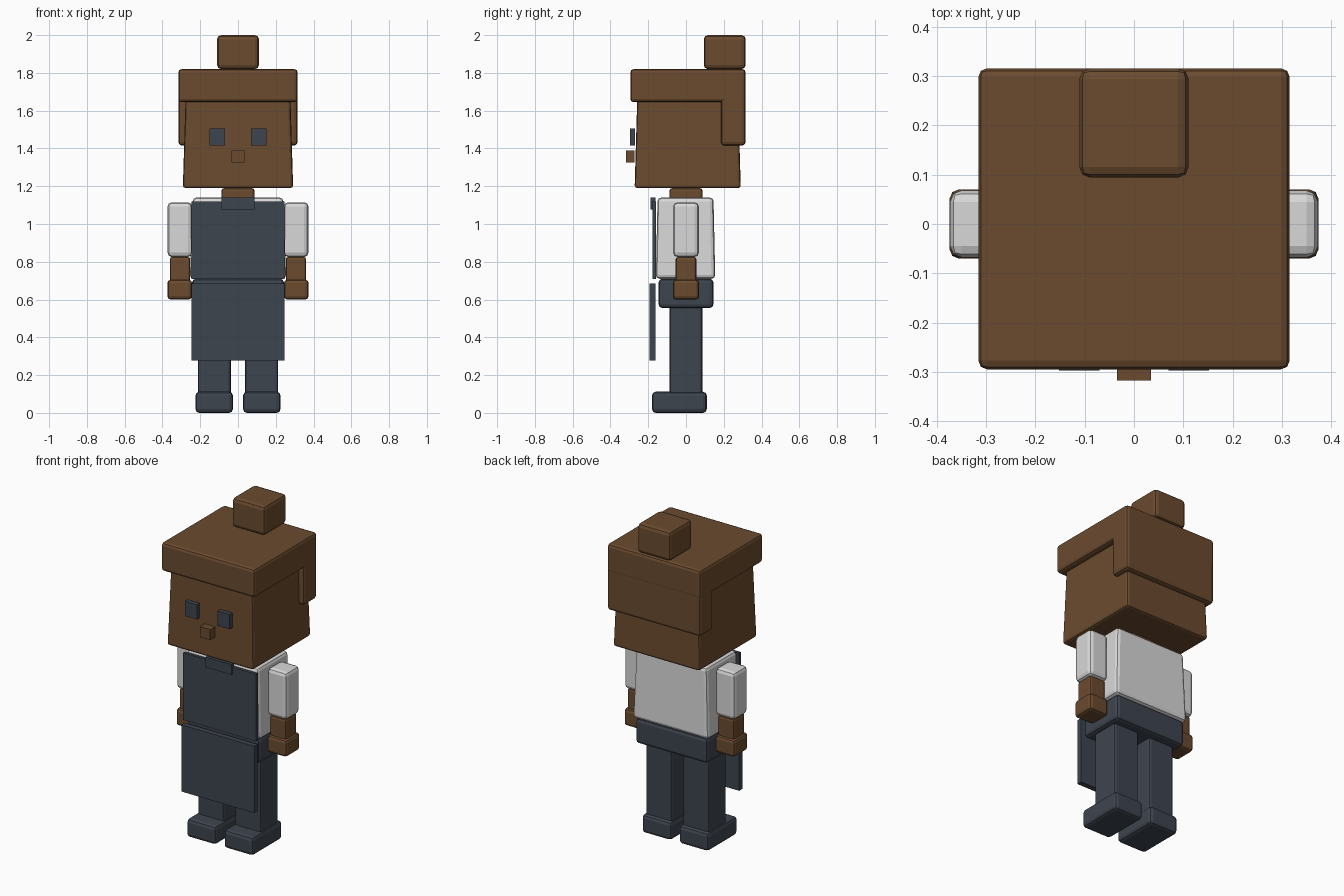
import bpy
import bmesh

cube = bpy.data.objects.get("Cube")
if cube:
    bpy.data.objects.remove(cube, do_unlink=True)


def material(name, rgb):
    mat = bpy.data.materials.new(name)
    mat.use_nodes = True
    mat.diffuse_color = (*rgb, 1)
    mat.node_tree.nodes["Principled BSDF"].inputs["Base Color"].default_value = (*rgb, 1)
    return mat


BROWN = material("warm brown", (0.147, 0.07, 0.028))
SLATE = material("dark slate", (0.048, 0.058, 0.078))
WHITE = material("soft white", (0.69, 0.69, 0.69))


def block(name, mat, x, y, z, bevel=0.02, taper=1.0):
    """Box between the given (low, high) ranges, narrowed at the top by taper."""
    bm = bmesh.new()
    bmesh.ops.create_cube(bm, size=1)
    for v in bm.verts:
        s = taper if v.co.z > 0 else 1
        for i, (low, high) in enumerate((x, y, z)):
            k = s if i < 2 else 1
            v.co[i] = (low + high) / 2 + v.co[i] * (high - low) * k
    if bevel:
        bmesh.ops.bevel(bm, geom=bm.edges[:], offset=bevel, segments=2,
                        profile=0.5, affect='EDGES')
    mesh = bpy.data.meshes.new(name)
    bm.to_mesh(mesh)
    bm.free()
    mesh.materials.append(mat)
    obj = bpy.data.objects.new(name, mesh)
    bpy.context.collection.objects.link(obj)
    return obj


def pair(name, mat, x, y, z, bevel=0.02):
    """The same block on the left (+x) and right (-x) side."""
    block("left_" + name, mat, x, y, z, bevel)
    block("right_" + name, mat, (-x[1], -x[0]), y, z, bevel)


def centred(half):
    return (-half, half)


# Head and hair
block("head", BROWN, centred(0.292), (-0.272, 0.29), (1.19, 1.72), 0.015, 0.945)
block("hair_cap", BROWN, centred(0.316), (-0.295, 0.316), (1.645, 1.82), 0.018)
block("hair_back", BROWN, centred(0.315), (0.185, 0.315), (1.415, 1.80), 0.018)
block("hair_bun", BROWN, centred(0.111), (0.094, 0.316), (1.82, 2.0), 0.022)
pair("eye", SLATE, (0.07, 0.152), (-0.297, -0.27), (1.415, 1.505), 0)
block("nose", BROWN, centred(0.035), (-0.318, -0.272), (1.325, 1.39), 0)

# Body
block("neck", BROWN, centred(0.088), centred(0.088), (1.12, 1.19), 0.015)
block("torso", WHITE, centred(0.255), (-0.16, 0.155), (0.71, 1.14), 0.02, 0.94)
block("hips", SLATE, centred(0.243), centred(0.145), (0.555, 0.71))

# Arms
pair("sleeve", WHITE, (0.243, 0.373), centred(0.068), (0.825, 1.115), 0.023)
pair("forearm", BROWN, (0.253, 0.361), centred(0.055), (0.695, 0.825), 0.012)
pair("hand", BROWN, (0.243, 0.374), centred(0.07), (0.60, 0.705), 0.018)

# Legs
pair("leg", SLATE, (0.038, 0.213), centred(0.087), (0.09, 0.58), 0.015)
pair("shoe", SLATE, (0.027, 0.225), (-0.18, 0.11), (0.0, 0.112))

# Apron
block("apron_bib", SLATE, centred(0.246), (-0.178, -0.16), (0.71, 1.12), 0)
block("apron_skirt", SLATE, centred(0.246), (-0.194, -0.162), (0.278, 0.686), 0)
block("apron_collar", SLATE, centred(0.088), (-0.187, -0.162), (1.077, 1.14), 0)
